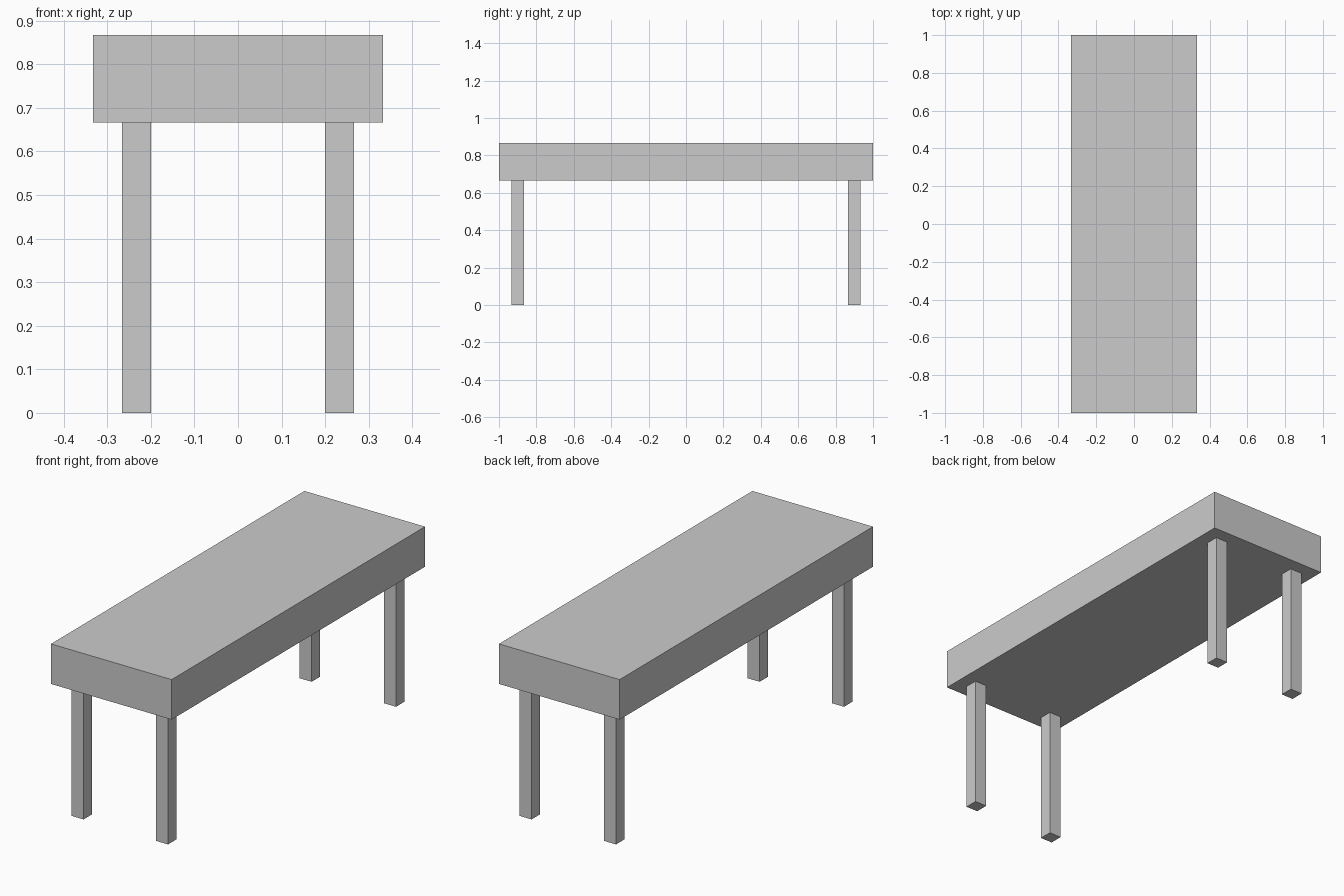
import bpy

if "Cube" in bpy.data.objects:
    bpy.data.objects.remove(bpy.data.objects["Cube"])


def box(name, lo, hi):
    """Axis-aligned box between two corners."""
    size = [b - a for a, b in zip(lo, hi)]
    centre = [(a + b) / 2 for a, b in zip(lo, hi)]
    bpy.ops.mesh.primitive_cube_add(size=1, location=centre)
    obj = bpy.context.object
    obj.name = name
    obj.scale = size
    bpy.ops.object.transform_apply(location=False, rotation=False, scale=True)
    return obj


LEG_HEIGHT = 0.6667
TOP_HEIGHT = 0.8667
HALF_LEG = 0.0333

# Thick slab top
box("table_top", (-0.3333, -1, LEG_HEIGHT), (0.3333, 1, TOP_HEIGHT))

# Four square legs, inset from the corners
for side, x in (("left", -0.2333), ("right", 0.2333)):
    for end, y in (("front", -0.9), ("back", 0.9)):
        box(f"{end}_{side}_leg",
            (x - HALF_LEG, y - HALF_LEG, 0),
            (x + HALF_LEG, y + HALF_LEG, LEG_HEIGHT))
